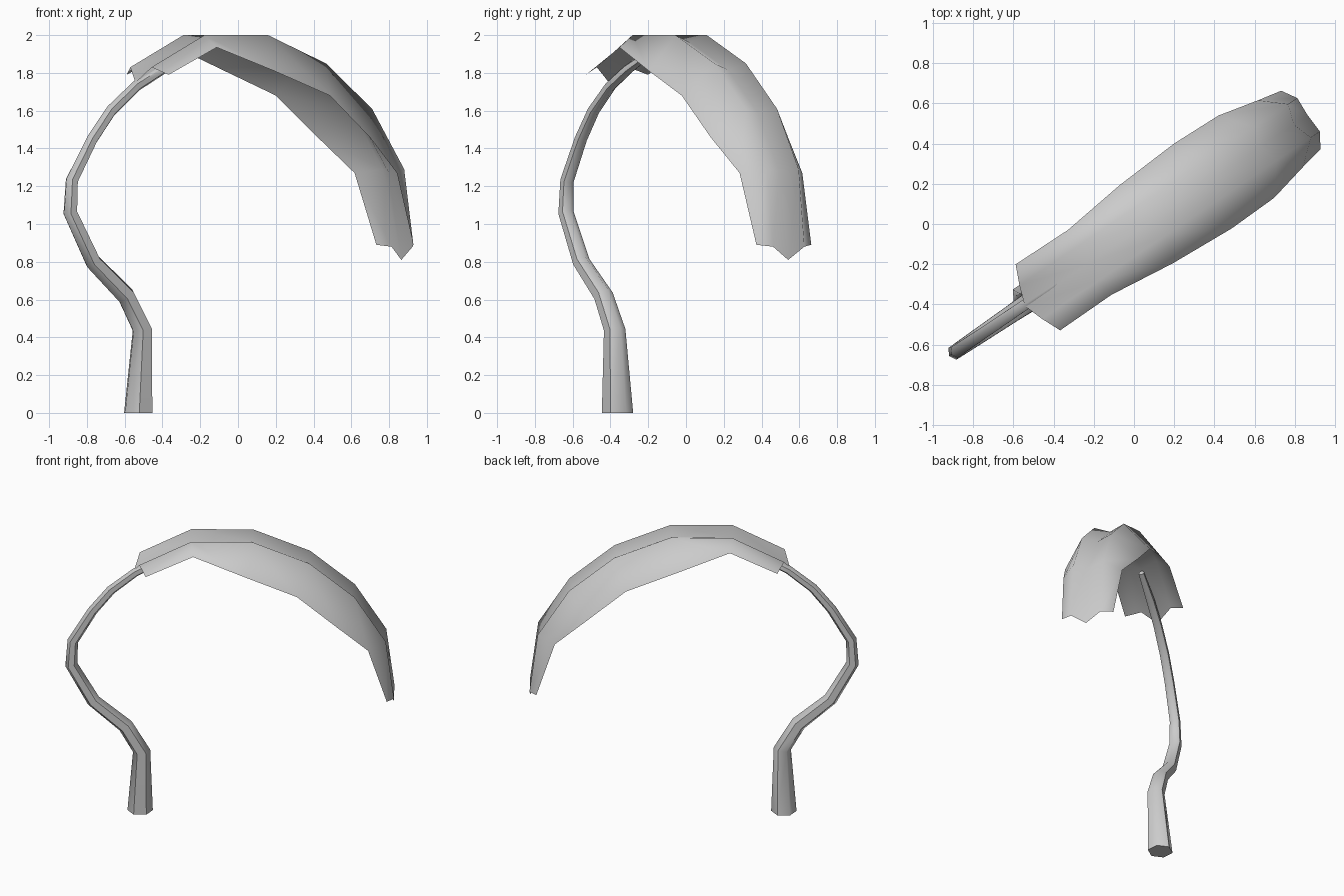
import bpy, bmesh
from math import sin, cos, pi
from mathutils import Vector

cube = bpy.data.objects.get("Cube")
if cube:
    bpy.data.objects.remove(cube, do_unlink=True)

# The plant bends inside one upright plane turned diagonally
ALONG = Vector((0.83, 0.56, 0))
ACROSS = Vector((-0.56, 0.83, 0))
UP = Vector((0, 0, 1))
OFFSET = -0.035


def place(s, t, z):
    return ALONG * s + ACROSS * (t + OFFSET) + UP * z


grey = bpy.data.materials.new("light_grey")
grey.use_nodes = True
colour = (0.6, 0.6, 0.6, 1)
grey.diffuse_color = colour
grey.node_tree.nodes["Principled BSDF"].inputs["Base Color"].default_value = colour


def loft(name, rows, closed, angle):
    """Skin a list of point rows, optionally as a capped tube."""
    bm = bmesh.new()
    grid = [[bm.verts.new(p) for p in row] for row in rows]
    count = len(grid[0])
    for a, b in zip(grid, grid[1:]):
        for i in range(count if closed else count - 1):
            j = (i + 1) % count
            bm.faces.new((a[i], a[j], b[j], b[i]))
    if closed:
        bm.faces.new(grid[0])
        bm.faces.new(grid[-1])
        bmesh.ops.recalc_face_normals(bm, faces=bm.faces)
    mesh = bpy.data.meshes.new(name)
    bm.to_mesh(mesh)
    bm.free()
    mesh.materials.append(grey)
    obj = bpy.data.objects.new(name, mesh)
    bpy.context.collection.objects.link(obj)
    bpy.ops.object.select_all(action='DESELECT')
    obj.select_set(True)
    bpy.context.view_layer.objects.active = obj
    bpy.ops.object.shade_smooth_by_angle(angle=angle)
    return obj


# Stalk: six-sided tapering tube, (along, height, radius)
stalk_path = [
    (-0.64, 0, 0.083), (-0.63, 0.44, 0.057), (-0.735, 0.62, 0.052),
    (-0.945, 0.80, 0.046), (-1.09, 1.06, 0.041), (-1.08, 1.23, 0.036),
    (-0.95, 1.45, 0.033), (-0.83, 1.60, 0.032), (-0.67, 1.73, 0.03),
    (-0.5, 1.82, 0.028), (-0.28, 1.91, 0.02),
]
rings = []
for k, (s, z, r) in enumerate(stalk_path):
    before = stalk_path[max(k - 1, 0)]
    after = stalk_path[min(k + 1, len(stalk_path) - 1)]
    tangent = Vector((after[0] - before[0], after[1] - before[1])).normalized()
    if k == 0:
        tangent = Vector((0, 1))
    ring = []
    for i in range(6):
        a = i * pi / 3
        side, out = r * sin(a), r * cos(a)
        lean = 0.03 if k == 0 else 0.005
        ring.append(place(s + out * tangent.y, side + lean, z - out * tangent.x))
    rings.append(ring)
loft("stalk", rings, True, pi / 3)

# Leaf: arched sheet with two ridges and a central groove
# (edge along, edge half width, edge height, ridge along, ridge height,
#  groove along, groove height)
ribs = [
    (-0.60, 0.198, 1.79, -0.643, 1.83, -0.678, 1.75),
    (-0.29, 0.194, 1.935, -0.305, 2.0, -0.30, 1.95),
    (0.05, 0.235, 1.81, 0.10, 2.0, 0.09, 1.96),
    (0.39, 0.255, 1.68, 0.47, 1.85, 0.45, 1.815),
    (0.65, 0.247, 1.46, 0.764, 1.61, 0.735, 1.585),
    (0.855, 0.20, 1.27, 0.969, 1.29, 0.935, 1.275),
    (0.977, 0.175, 0.89, 1.023, 0.88, 1.018, 0.81),
]
RIDGE = 0.1
rows = []
for es, ew, ez, rs, rz, gs, gz in ribs:
    rows.append([place(es, ew, ez), place(rs, RIDGE, rz), place(gs, 0, gz),
                 place(rs, -RIDGE, rz), place(es, -ew, ez)])
leaf = loft("leaf", rows, False, pi / 2)
leaf.data.flip_normals()
